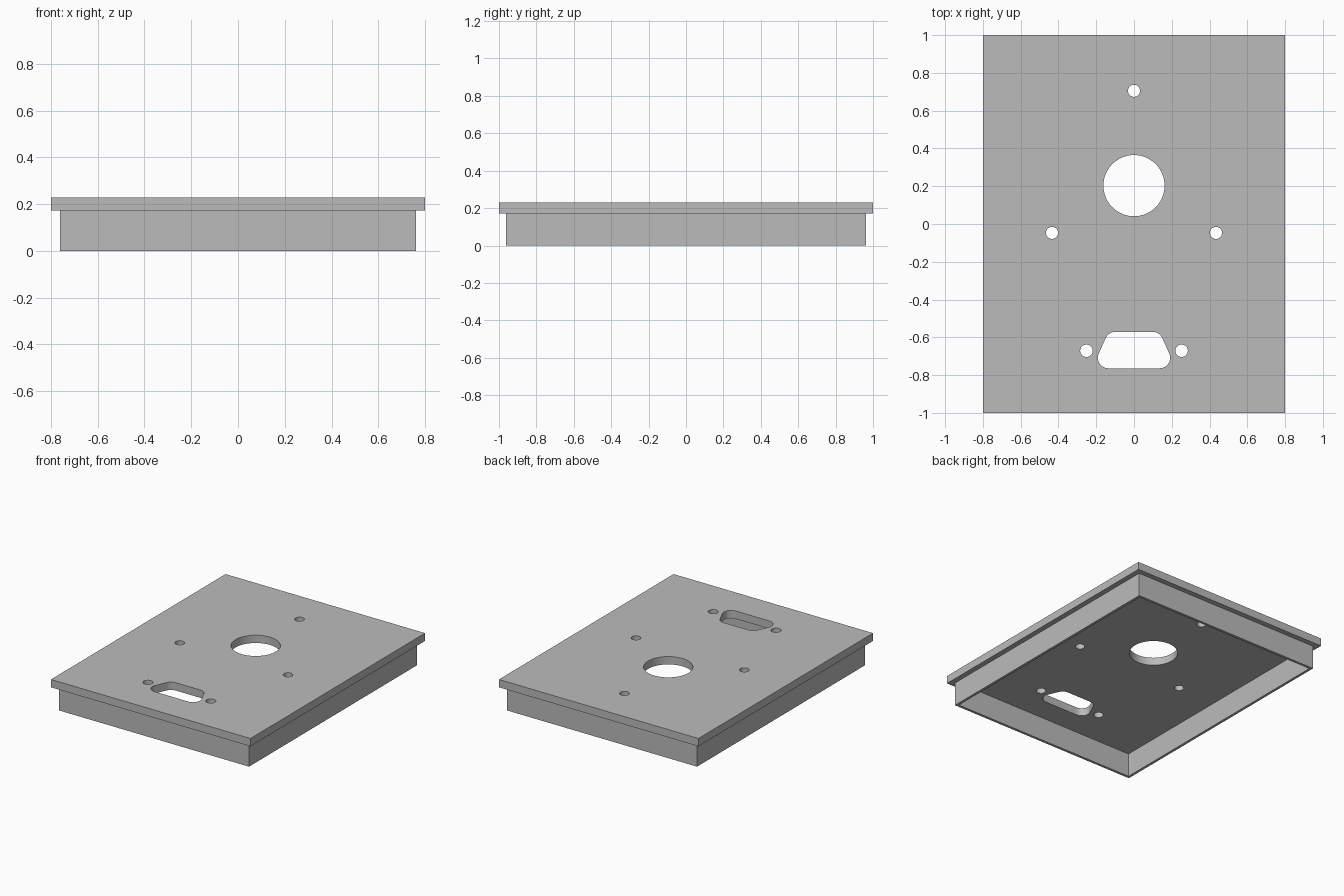
import bpy
import bmesh
from math import sin, cos, pi, tan, atan2
from mathutils import Vector

cube = bpy.data.objects.get("Cube")
if cube:
    bpy.data.objects.remove(cube, do_unlink=True)

grey = bpy.data.materials.new("light_grey")
grey.use_nodes = True
colour = (0.5, 0.5, 0.5, 1)
grey.diffuse_color = colour
grey.node_tree.nodes["Principled BSDF"].inputs["Base Color"].default_value = colour


def rectangle(hx, hy):
    return [(-hx, -hy), (hx, -hy), (hx, hy), (-hx, hy)]


def circle(x, y, r, n):
    return [(x + r * cos(2 * pi * i / n), y + r * sin(2 * pi * i / n)) for i in range(n)]


def rounded(corners, r, steps=10):
    """Fillet every corner of a counter-clockwise convex outline."""
    result = []
    for i, corner in enumerate(corners):
        p = Vector(corner)
        a = (Vector(corners[i - 1]) - p).normalized()
        b = (Vector(corners[(i + 1) % len(corners)]) - p).normalized()
        half = a.angle(b) / 2
        centre = p + (a + b).normalized() * r / sin(half)
        start = p + a * r / tan(half) - centre
        angle = atan2(start.y, start.x)
        sweep = pi - 2 * half
        for k in range(steps + 1):
            t = angle + sweep * k / steps
            result.append((centre.x + r * cos(t), centre.y + r * sin(t)))
    return result


def extruded(name, outlines, bottom, top):
    """Fill nested outlines, leaving the inner ones open, and extrude them."""
    curve = bpy.data.curves.new(name, "CURVE")
    curve.dimensions = "2D"
    curve.fill_mode = "BOTH"
    curve.extrude = (top - bottom) / 2
    for outline in outlines:
        spline = curve.splines.new("POLY")
        spline.points.add(len(outline) - 1)
        for point, (x, y) in zip(spline.points, outline):
            point.co = (x, y, 0, 1)
        spline.use_cyclic_u = True
    obj = bpy.data.objects.new(name, curve)
    bpy.context.collection.objects.link(obj)
    bpy.ops.object.select_all(action="DESELECT")
    obj.select_set(True)
    bpy.context.view_layer.objects.active = obj
    bpy.ops.object.convert(target="MESH")
    obj = bpy.context.view_layer.objects.active
    bm = bmesh.new()
    bm.from_mesh(obj.data)
    bmesh.ops.remove_doubles(bm, verts=bm.verts, dist=0.0001)
    bmesh.ops.translate(bm, verts=bm.verts, vec=(0, 0, (top + bottom) / 2))
    bmesh.ops.recalc_face_normals(bm, faces=bm.faces)
    bm.to_mesh(obj.data)
    bm.free()
    obj.data.materials.clear()
    obj.data.materials.append(grey)
    bpy.ops.object.shade_smooth_by_angle()
    return obj


# Cover plate with its round openings and connector slot
slot = rounded([(-0.222, -0.764), (0.222, -0.764), (0.135, -0.571), (-0.135, -0.571)], 0.056)
holes = [circle(0, 0.203, 0.162, 64), circle(0, 0.705, 0.032, 32)]
for side in (-1, 1):
    holes.append(circle(side * 0.434, -0.047, 0.032, 32))
    holes.append(circle(side * 0.252, -0.671, 0.033, 32))
extruded("cover_plate", [rectangle(0.8, 1), slot] + holes, 0.172, 0.229)

# Thin skirt wall, open underneath
extruded("skirt_wall", [rectangle(0.762, 0.962), rectangle(0.743, 0.943)], 0, 0.172)
